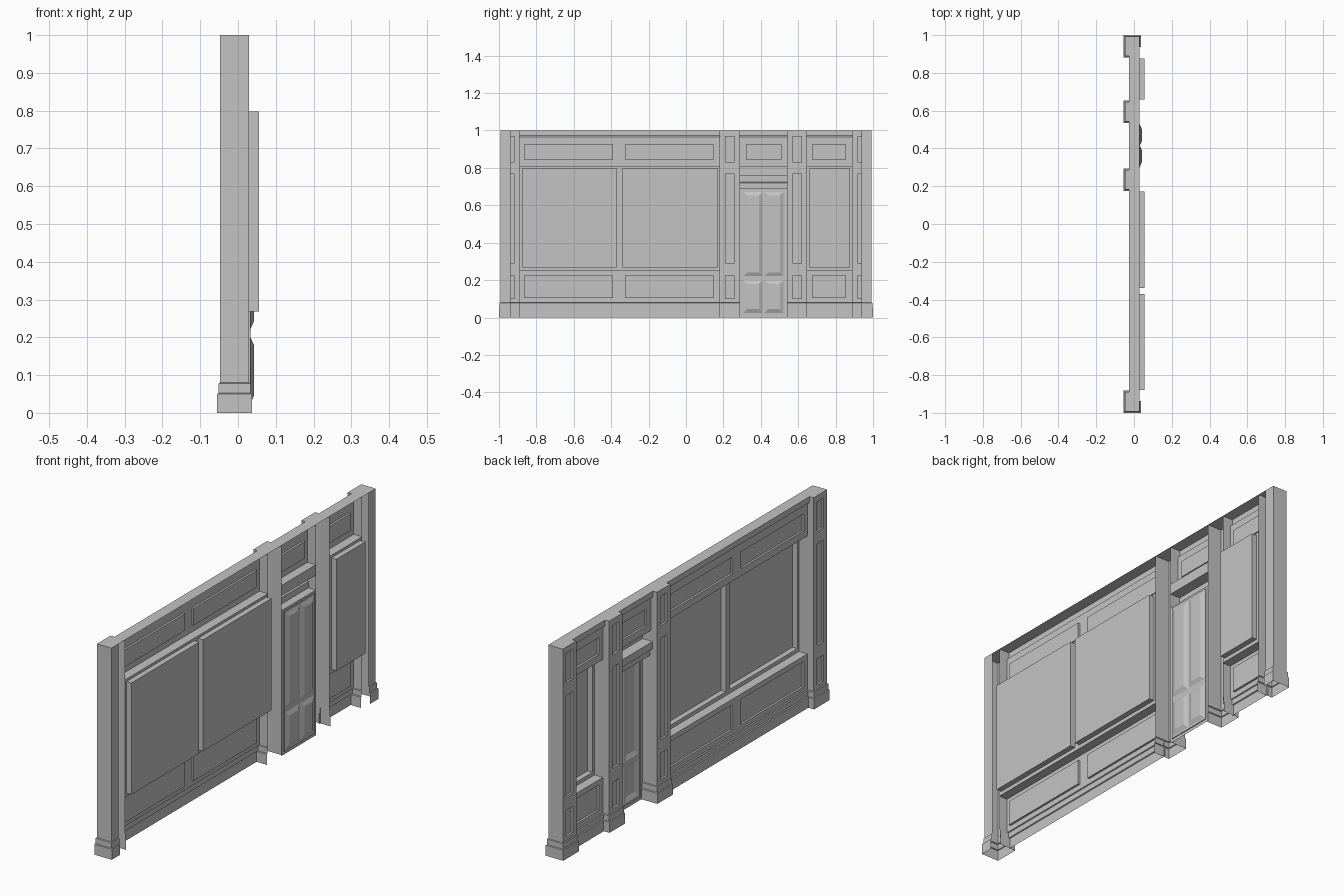
import bpy, bmesh
from mathutils import Vector

if "Cube" in bpy.data.objects:
    bpy.data.objects.remove(bpy.data.objects["Cube"], do_unlink=True)

paint = bpy.data.materials.new("plain_grey")
paint.use_nodes = True
GREY = (0.55, 0.55, 0.55, 1)
paint.diffuse_color = GREY
paint.node_tree.nodes["Principled BSDF"].inputs["Base Color"].default_value = GREY

BACK = 0.029          # rear edge of the shell
SHAFT = -0.047        # street face of the pilasters
CORNICE, WALL = -0.026, -0.015
OUT, UP, DOWN = (-1, 0, 0), (0, 0, 1), (0, 0, -1)


def quad(bm, pts, facing):
    face = bm.faces.new([bm.verts.new(p) for p in pts])
    face.normal_update()
    if face.normal.dot(Vector(facing)) < 0:
        face.normal_flip()


def wall(bm, x, y0, y1, z0, z1):
    quad(bm, [(x, y0, z0), (x, y1, z0), (x, y1, z1), (x, y0, z1)], OUT)


def shelf(bm, z, x0, x1, y0, y1, facing=UP):
    quad(bm, [(x0, y0, z), (x1, y0, z), (x1, y1, z), (x0, y1, z)], facing)


def side(bm, y, x0, x1, z0, z1, sign):
    quad(bm, [(x0, y, z0), (x1, y, z0), (x1, y, z1), (x0, y, z1)], (0, sign, 0))


def panelled(bm, x, y0, y1, z0, z1, panels, depth, inset=0.0):
    """Flat wall with rectangular panels (y0, y1, z0, z1) sunk into it."""
    ys = sorted({y0, y1, *[v for p in panels for v in p[:2]]})
    zs = sorted({z0, z1, *[v for p in panels for v in p[2:]]})
    for a, b in zip(ys, ys[1:]):
        for c, d in zip(zs, zs[1:]):
            my, mz = (a + b) / 2, (c + d) / 2
            if not any(p[0] < my < p[1] and p[2] < mz < p[3] for p in panels):
                wall(bm, x, a, b, c, d)
    for a, b, c, d in panels:
        rim = [(a, c), (b, c), (b, d), (a, d)]
        a, b, c, d = a + inset, b - inset, c + inset, d - inset
        floor = [(a, c), (b, c), (b, d), (a, d)]
        wall(bm, x + depth, a, b, c, d)
        mid = Vector((x, (a + b) / 2, (c + d) / 2))
        for i in range(4):
            j = (i + 1) % 4
            pts = [(x, *rim[i]), (x, *rim[j]), (x + depth, *floor[j]), (x + depth, *floor[i])]
            quad(bm, pts, mid - Vector(pts[0]) / 2 - Vector(pts[1]) / 2)


def steps(bm, profile, y0, y1):
    """Extrude a stepped (x, z) outline along the wall."""
    for (xa, za), (xb, zb) in zip(profile, profile[1:]):
        facing = OUT if xa == xb else (UP if xb > xa and zb >= za else DOWN)
        quad(bm, [(xa, y0, za), (xa, y1, za), (xb, y1, zb), (xb, y0, zb)], facing)


def sweep(bm, path, profile):
    """Carry an (offset, z) outline round a right-angled plan path."""
    pts = [Vector(p) for p in path]
    norms = []
    for a, b in zip(pts, pts[1:]):
        d = (b - a).normalized()
        norms.append(Vector((-d.y, d.x)))
    corner = [norms[0]] + [m + n for m, n in zip(norms, norms[1:])] + [norms[-1]]
    for (oa, za), (ob, zb) in zip(profile, profile[1:]):
        for i, n in enumerate(norms):
            ring = [(pts[i] + corner[i] * oa, za), (pts[i + 1] + corner[i + 1] * oa, za),
                    (pts[i + 1] + corner[i + 1] * ob, zb), (pts[i] + corner[i] * ob, zb)]
            quad(bm, [(p.x, p.y, z) for p, z in ring], (n.x, n.y, 0.5))


def finish(bm, name):
    bmesh.ops.remove_doubles(bm, verts=bm.verts, dist=0.0002)
    mesh = bpy.data.meshes.new(name)
    bm.to_mesh(mesh)
    bm.free()
    mesh.materials.append(paint)
    bpy.context.collection.objects.link(bpy.data.objects.new(name, mesh))


PLINTH = [(0.008, 0), (0.008, 0.05), (0.004, 0.052), (0.004, 0.078), (0, 0.08)]


def pilaster(name, y0, y1, end=0):
    bm = bmesh.new()
    # sunk panels on the street face
    mid = (y0 + y1) / 2
    panels = [(mid - 0.025, mid + 0.025, c, d)
              for c, d in [(0.1, 0.225), (0.29, 0.77), (0.83, 0.97)]]
    panelled(bm, SHAFT, y0, y1, 0.08, 1, panels, 0.01)
    side(bm, y0, SHAFT, BACK, 0.08, 1, -1)
    side(bm, y1, SHAFT, BACK, 0.08, 1, 1)
    shelf(bm, 1, SHAFT, BACK, y0, y1)
    # stepped plinth, wrapped round the rear return on the end pilasters
    path = [(BACK, y1), (SHAFT, y1), (SHAFT, y0), (BACK, y0)]
    if end:
        edge = y0 if end < 0 else y1
        inner = edge - end * 0.055
        z = 0.08
        quad(bm, [(BACK, edge, z), (BACK, inner, z), (BACK, inner, 1), (BACK, edge, 1)], (1, 0, 0))
        path = path + [(BACK, inner)] if end < 0 else [(BACK, inner)] + path
    sweep(bm, [(x, y) for x, y in reversed(path)], [(o, z) for o, z in PLINTH])
    finish(bm, name)


pilaster("end_pilaster_right", -0.992, -0.89, -1)
pilaster("door_pilaster_right", 0.183, 0.285)
pilaster("door_pilaster_left", 0.543, 0.645)
pilaster("end_pilaster_left", 0.89, 0.992, 1)


def frieze(bm, y0, y1, spans):
    shelf(bm, 1, CORNICE, BACK, y0, y1)
    steps(bm, [(WALL, 0.965), (CORNICE, 0.972), (CORNICE, 1)], y0, y1)
    panelled(bm, WALL, y0, y1, 0.81, 0.965, [(a, b, 0.845, 0.925) for a, b in spans], 0.01)
    shelf(bm, 0.81, WALL, BACK, y0, y1, DOWN)


def window_bay(name, y0, y1, spans, windows):
    bm = bmesh.new()
    frieze(bm, y0, y1, spans)
    finish(bm, name + "_frieze")
    # frame, mullion and deep window recesses
    bm = bmesh.new()
    panelled(bm, BACK, y0, y1, 0.25, 0.81, [(a, b, 0.268, 0.798) for a, b in windows], 0.026)
    finish(bm, name + "_windows")
    # panelled apron under the sill with a stepped base
    bm = bmesh.new()
    shelf(bm, 0.25, WALL, BACK, y0, y1)
    panelled(bm, WALL, y0, y1, 0.08, 0.25, [(a, b, 0.105, 0.225) for a, b in spans], 0.01)
    steps(bm, [(-0.025, 0), (-0.025, 0.05), (-0.02, 0.052), (-0.02, 0.078), (WALL, 0.08)], y0, y1)
    finish(bm, name + "_apron")


window_bay("wide_bay", -0.89, 0.183, [(-0.865, -0.39), (-0.325, 0.15)],
           [(-0.878, -0.37), (-0.34, 0.172)])
window_bay("narrow_bay", 0.645, 0.89, [(0.675, 0.855)], [(0.66, 0.877)])

# door bay: frieze, lintel mouldings and four-panel door
D0, D1 = 0.285, 0.543
bm = bmesh.new()
frieze(bm, D0, D1, [(0.32, 0.51)])
finish(bm, "door_frieze")

bm = bmesh.new()
steps(bm, [(BACK, 0.69), (-0.01, 0.69), (-0.01, 0.72), (-0.024, 0.725), (-0.024, 0.76),
           (BACK, 0.76), (BACK, 0.81)], D0, D1)
finish(bm, "door_lintel")

bm = bmesh.new()
panelled(bm, BACK, D0, D1, 0, 0.69, [(0.3, 0.53, 0.015, 0.68)], 0.004)
for face in [f for f in bm.faces if f.calc_center_median().x > BACK + 0.003]:
    bm.faces.remove(face)
leaf = [(a, b, c, d) for a, b in [(0.308, 0.41), (0.42, 0.522)]
        for c, d in [(0.025, 0.2), (0.222, 0.672)]]
panelled(bm, BACK + 0.004, 0.3, 0.53, 0.015, 0.68, leaf, 0.009, 0.02)
finish(bm, "door")
